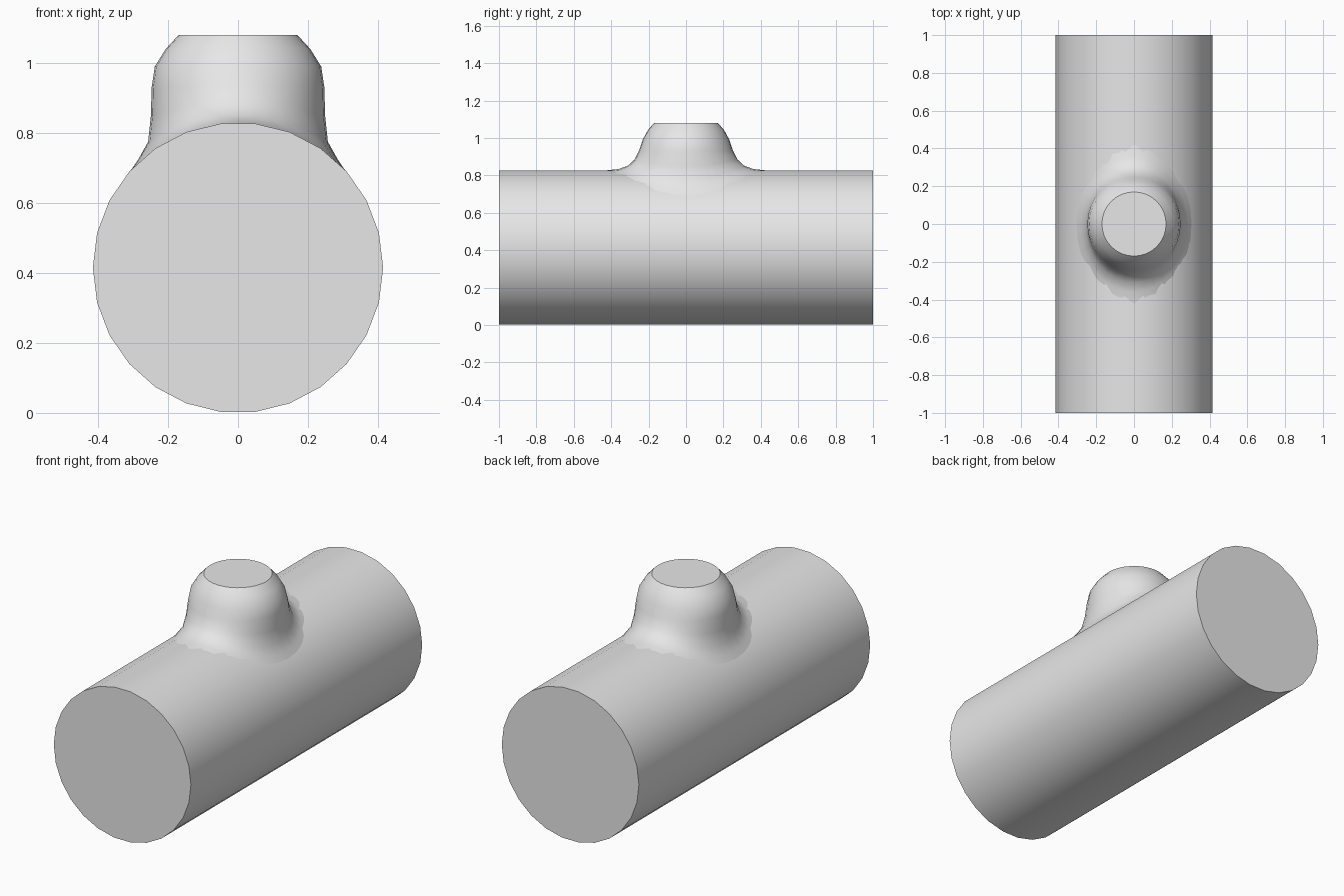
import bpy, bmesh
from math import cos, sin, pi, radians

if "Cube" in bpy.data.objects:
    bpy.data.objects.remove(bpy.data.objects["Cube"])

mat = bpy.data.materials.new("plain grey")
mat.use_nodes = True
grey = (0.8, 0.8, 0.8, 1)
mat.diffuse_color = grey
mat.node_tree.nodes["Principled BSDF"].inputs["Base Color"].default_value = grey

RADIUS, HALF = 0.415, 1.0


def loft(name, rings):
    """Skin a stack of point rings and cap both ends."""
    bm = bmesh.new()
    loops = [[bm.verts.new(p) for p in ring] for ring in rings]
    n = len(loops[0])
    for a, b in zip(loops, loops[1:]):
        for i in range(n):
            j = (i + 1) % n
            bm.faces.new((a[i], a[j], b[j], b[i]))
    bm.faces.new(loops[0])
    bm.faces.new(loops[-1])
    bmesh.ops.recalc_face_normals(bm, faces=bm.faces[:])
    mesh = bpy.data.meshes.new(name)
    bm.to_mesh(mesh)
    bm.free()
    obj = bpy.data.objects.new(name, mesh)
    bpy.context.collection.objects.link(obj)
    mesh.materials.append(mat)
    bpy.ops.object.select_all(action="DESELECT")
    obj.select_set(True)
    bpy.context.view_layer.objects.active = obj
    bpy.ops.object.shade_smooth_by_angle(angle=radians(35))
    return obj


# Main pipe, capped at both ends
SIDES = 26
angles = [2 * pi * i / SIDES for i in range(SIDES)]
loft("main_pipe", [[(RADIUS * cos(a), y, RADIUS * (1 + sin(a))) for a in angles]
                   for y in (-HALF, HALF)])

# Branch: side-to-side half width and height, then lengthwise half width and height
profile = [
    (0.17, 1.08, 0.17, 1.08),
    (0.207, 1.04, 0.202, 1.045),
    (0.238, 0.99, 0.232, 0.99),
    (0.247, 0.93, 0.25, 0.935),
    (0.249, 0.85, 0.275, 0.885),
    (0.257, 0.775, 0.31, 0.852),
    (0.285, 0.725, 0.36, 0.834),
    (0.312, 0.685, 0.44, 0.825),
]
SEGMENTS = 32
turns = [2 * pi * i / SEGMENTS for i in range(SEGMENTS)]
loft("branch_outlet", [[(w * cos(a), d * sin(a), hw * cos(a) ** 2 + hd * sin(a) ** 2)
                        for a in turns] for w, hw, d, hd in profile])
